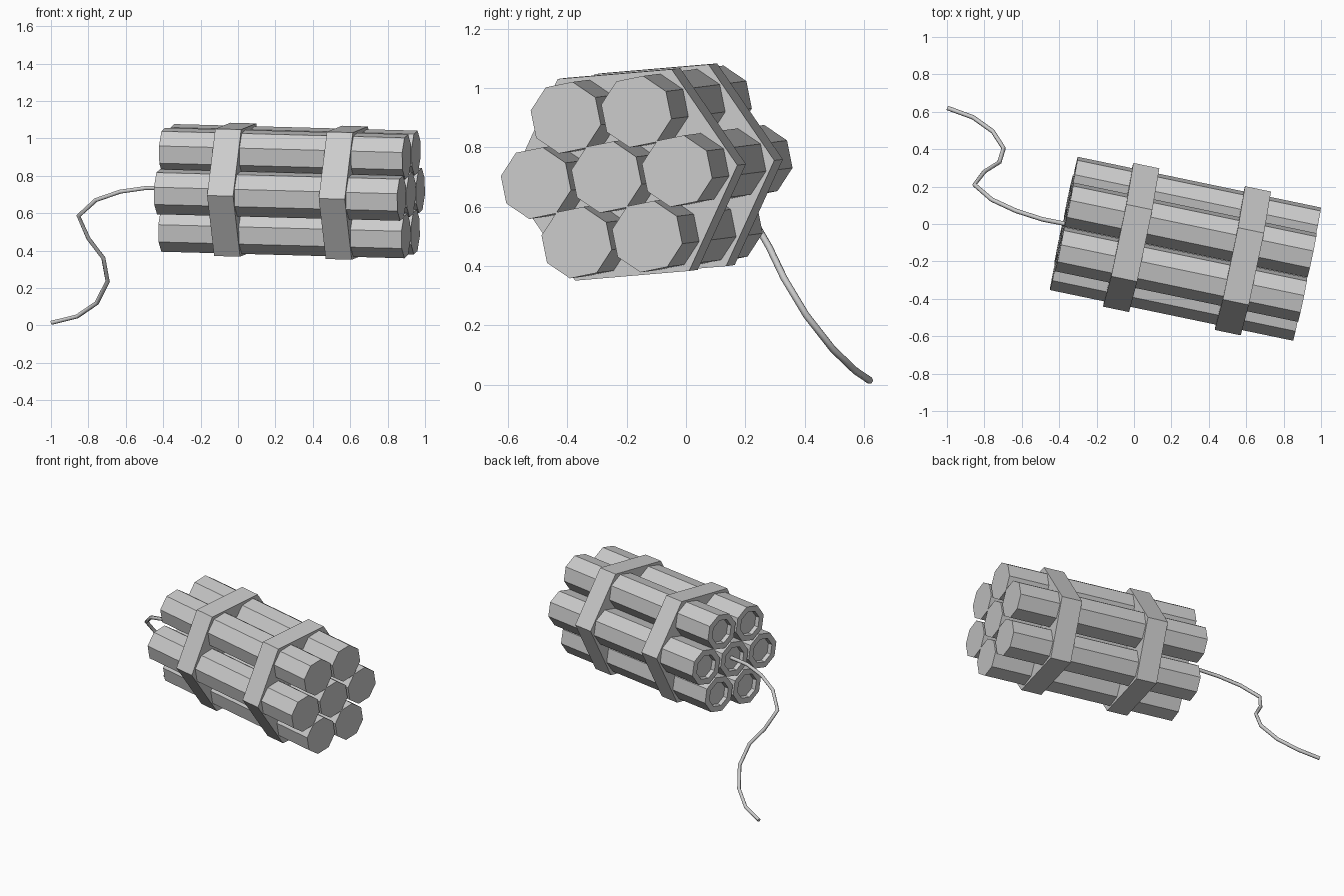
import bpy, bmesh
from math import sin, cos, pi, radians
from mathutils import Vector

if "Cube" in bpy.data.objects:
    bpy.data.objects.remove(bpy.data.objects["Cube"])

# Bundle frame: axis from the fuse end to the closed end, with a slight roll
START = Vector((-0.375, 0.003, 0.735))
END = Vector((0.925, -0.268, 0.70))
LENGTH = (END - START).length
axis = (END - START).normalized()
side = Vector((0.2, 0.975, 0.083))
side = (side - axis * side.dot(axis)).normalized()
up = axis.cross(side)


def at(along, s, u):
    """Point in the bundle frame."""
    return START + axis * along + side * s + up * u


def lathe(name, sides, turn, stations, s=0.0, u=0.0):
    """Skin rings (distance along axis, radius) and cap both ends."""
    bm = bmesh.new()
    rings = []
    for along, r in stations:
        angles = [turn + 2 * pi * i / sides for i in range(sides)]
        rings.append([bm.verts.new(at(along, s + r * cos(a), u + r * sin(a)))
                      for a in angles])
    for a, b in zip(rings, rings[1:]):
        for i in range(sides):
            j = (i + 1) % sides
            bm.faces.new((a[i], a[j], b[j], b[i]))
    bm.faces.new(rings[0])
    bm.faces.new(rings[-1])
    bmesh.ops.recalc_face_normals(bm, faces=bm.faces)
    mesh = bpy.data.meshes.new(name)
    bm.to_mesh(mesh)
    bm.free()
    obj = bpy.data.objects.new(name, mesh)
    bpy.context.collection.objects.link(obj)
    return obj


# Seven octagonal sticks in a hexagonal pack, recessed at the fuse end
R, PITCH, RECESS = 0.123, 0.244, 0.03
centres = [(0, 0)] + [(PITCH * cos(k * pi / 3), PITCH * sin(k * pi / 3))
                      for k in range(6)]
profile = [(RECESS, R * 0.66), (0, R * 0.68), (0, R), (LENGTH, R)]
for n, (s, u) in enumerate(centres):
    lathe(f"stick_{n + 1}", 8, radians(29), profile, s, u)

# Two hexagonal straps
for n, mid in enumerate((0.368, 0.978)):
    lathe(f"strap_{n + 1}", 6, 0, [(mid - 0.071, 0.394), (mid + 0.071, 0.394)])

# Winding cord from the middle stick down to the ground
path = [at(0.05, 0, 0), (-0.49, 0.025, 0.735), (-0.63, 0.07, 0.715),
        (-0.76, 0.13, 0.67), (-0.853, 0.21, 0.585), (-0.80, 0.28, 0.465),
        (-0.72, 0.33, 0.36), (-0.697, 0.405, 0.235), (-0.755, 0.495, 0.12),
        (-0.86, 0.57, 0.048), (-0.997, 0.62, 0.014)]
curve = bpy.data.curves.new("cord", 'CURVE')
curve.dimensions = '3D'
curve.bevel_depth = 0.012
curve.bevel_resolution = 1
curve.use_fill_caps = True
spline = curve.splines.new('POLY')
spline.points.add(len(path) - 1)
for point, co in zip(spline.points, path):
    point.co = (*co, 1)
bpy.context.collection.objects.link(bpy.data.objects.new("cord", curve))
